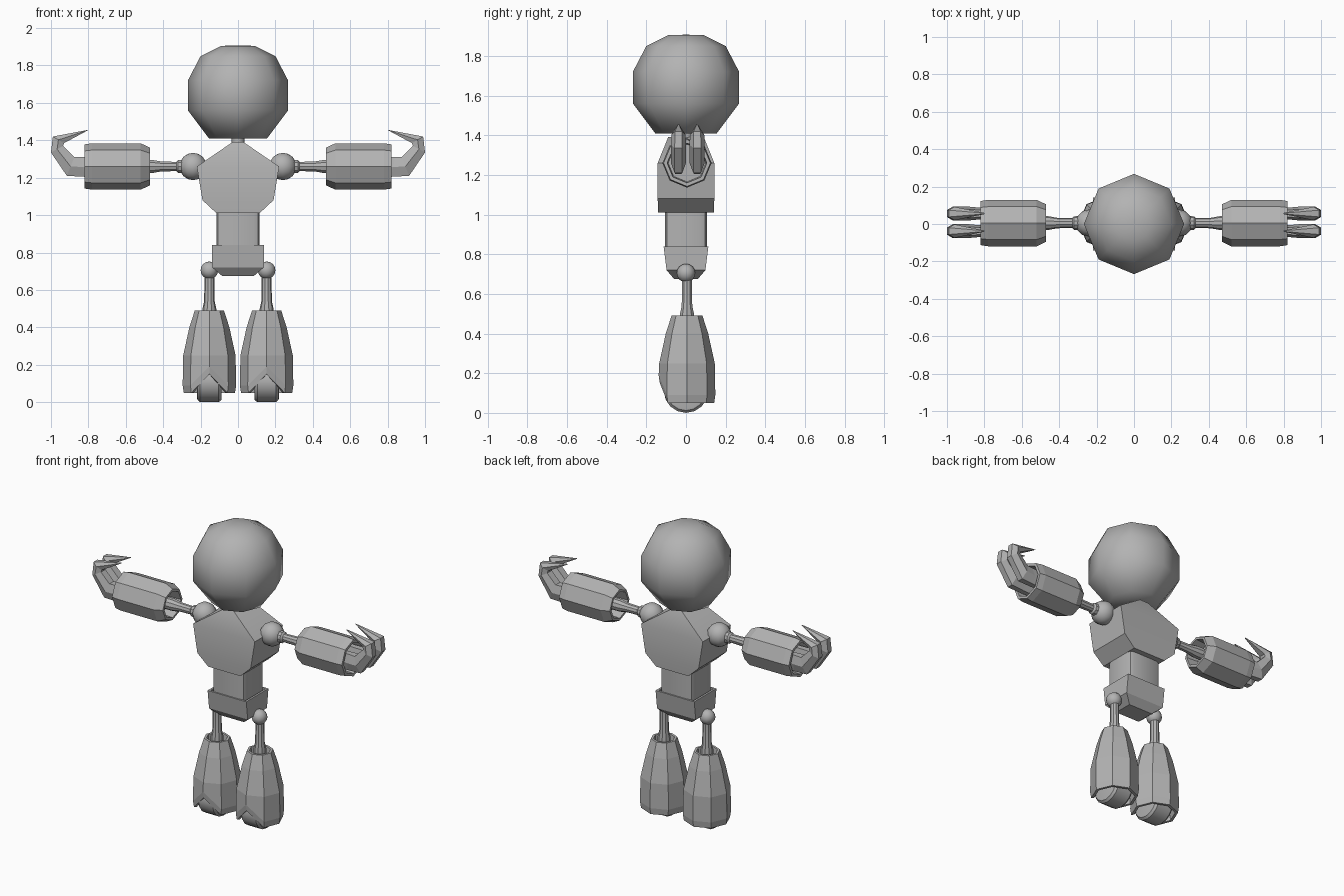
import bpy, bmesh
from math import sin, cos, pi, radians
from mathutils import Vector

cube = bpy.data.objects.get("Cube")
if cube:
    bpy.data.objects.remove(cube, do_unlink=True)

grey = bpy.data.materials.new("plain_grey")
grey.use_nodes = True
GREY = (0.45, 0.45, 0.45, 1)
grey.diffuse_color = GREY
grey.node_tree.nodes["Principled BSDF"].inputs["Base Color"].default_value = GREY


def finish(name, bm, angle):
    """Turn a bmesh into an object; angle 0 keeps flat faces."""
    bmesh.ops.recalc_face_normals(bm, faces=bm.faces)
    mesh = bpy.data.meshes.new(name)
    bm.to_mesh(mesh)
    bm.free()
    mesh.materials.append(grey)
    obj = bpy.data.objects.new(name, mesh)
    bpy.context.collection.objects.link(obj)
    if angle:
        bpy.ops.object.select_all(action='DESELECT')
        obj.select_set(True)
        bpy.context.view_layer.objects.active = obj
        bpy.ops.object.shade_smooth_by_angle(angle=radians(angle))
    return obj


def loft(name, rings, angle=0):
    """Skin a list of point rings and cap both ends."""
    bm = bmesh.new()
    rows = [[bm.verts.new(p) for p in ring] for ring in rings]
    n = len(rows[0])
    for a, b in zip(rows, rows[1:]):
        for i in range(n):
            j = (i + 1) % n
            bm.faces.new((a[i], a[j], b[j], b[i]))
    bm.faces.new(rows[0])
    bm.faces.new(rows[-1])
    return finish(name, bm, angle)


def circle(r, h, centre, axis, sides):
    """Ring of points at distance h along the axis, first point on an axis line."""
    points = []
    for i in range(sides):
        a = 2 * pi * i / sides
        u, v = r * cos(a), r * sin(a)
        offset = Vector((h, u, v)) if axis == 'X' else Vector((u, v, h))
        points.append(Vector(centre) + offset)
    return points


def lathe(name, profile, centre=(0, 0, 0), axis='Z', sides=8, angle=0, flip=1):
    return loft(name, [circle(r, h * flip, centre, axis, sides) for r, h in profile], angle)


def box_stack(name, levels, angle=0):
    """Stack of rectangles given as half width, half depth, height."""
    return loft(name, [[(x, y, z), (-x, y, z), (-x, -y, z), (x, -y, z)]
                       for x, y, z in levels], angle)


def ball(name, centre, r):
    bm = bmesh.new()
    bmesh.ops.create_uvsphere(bm, u_segments=12, v_segments=8, radius=r)
    bmesh.ops.translate(bm, verts=bm.verts, vec=centre)
    return finish(name, bm, 60)


# Head and neck
lathe("head", [(0.155, 1.41), (0.268, 1.56), (0.268, 1.72), (0.2, 1.85),
               (0.09, 1.905), (0.01, 1.907)], angle=80)
lathe("neck", [(0.035, 1.36), (0.035, 1.43)], angle=50)

# Chest, waist and pelvis
box_stack("chest", [(0.115, 0.14, 1.01), (0.19, 0.143, 1.08),
                    (0.22, 0.143, 1.26), (0.03, 0.09, 1.39)], 35)

waist_bm = bmesh.new()
bmesh.ops.create_cube(waist_bm, size=1)
for v in waist_bm.verts:
    v.co = Vector((v.co.x * 0.23, v.co.y * 0.21, v.co.z * 0.24 + 0.92))
corners = [e for e in waist_bm.edges if abs(e.verts[0].co.z - e.verts[1].co.z) > 0.1]
bmesh.ops.bevel(waist_bm, geom=corners, offset=0.03, segments=2,
                profile=0.5, affect='EDGES')
finish("waist", waist_bm, 40)

box_stack("pelvis", [(0.085, 0.06, 0.675), (0.138, 0.098, 0.72), (0.138, 0.113, 0.84),
                     (0.125, 0.1, 0.84), (0.122, 0.097, 0.82)])

# Claw path: outer edge x z, inner edge x z, half width
CLAW = [((0.75, 1.205), (0.75, 1.31), 0.028),
        ((0.82, 1.205), (0.84, 1.31), 0.032),
        ((0.915, 1.21), (0.875, 1.31), 0.038),
        ((1.0, 1.335), (0.935, 1.37), 0.038),
        ((0.99, 1.42), (0.93, 1.385), 0.036),
        ((0.80, 1.456), (0.805, 1.452), 0.004)]


def claw(name, s, y):
    rings = []
    for (ox, oz), (ix, iz), w in CLAW:
        mx, mz = (ox + ix) / 2, (oz + iz) / 2
        section = [(ox, oz, -0.5), (ox, oz, 0.5), (mx, mz, 1),
                   (ix, iz, 0.6), (ix, iz, -0.6), (mx, mz, -1)]
        rings.append([(s * x, y + k * w, z) for x, z, k in section])
    return loft(name, rings)


for side, s in (("left", 1), ("right", -1)):
    # Arm
    shoulder = (0, 0.005, 1.26)
    ball(side + "_shoulder", (s * 0.24, 0.005, 1.26), 0.073)
    lathe(side + "_upper_arm", [(0.038, 0.29), (0.036, 0.32), (0.026, 0.33), (0.028, 0.41),
                                (0.037, 0.46), (0.037, 0.56)],
          shoulder, 'X', 10, 35, s)
    lathe(side + "_forearm", [(0.08, 0.55), (0.085, 0.47), (0.1, 0.47), (0.124, 0.52),
                              (0.124, 0.78), (0.118, 0.82), (0.1, 0.82), (0.095, 0.74)],
          shoulder, 'X', 8, 0, s)
    claw(side + "_front_claw", s, -0.038)
    claw(side + "_back_claw", s, 0.056)

    # Thigh
    leg = (s * 0.153, 0.005, 0)
    ball(side + "_hip", (leg[0], 0, 0.705), 0.047)
    lathe(side + "_thigh", [(0.037, 0.42), (0.037, 0.5), (0.028, 0.54),
                            (0.026, 0.7)], leg, sides=10, angle=35)

    # Hollow lower leg with a raised arch at the front
    shell = [(0.055, 0.43), (0.063, 0.49), (0.078, 0.49), (0.107, 0.4), (0.14, 0.25),
             (0.143, 0.09), (0.137, 0.05), (0.12, 0.05), (0.115, 0.17)]
    rings = [circle(r, h, leg, 'Z', 8) for r, h in shell]
    for ring in rings[5:8]:
        ring[6].z += 0.1
    rings[8][6].z += 0.04
    loft(side + "_lower_leg", rings)

    # Wheel
    lathe(side + "_wheel", [(0.09, -0.066), (0.1, -0.064), (0.112, -0.05), (0.112, 0.05),
                            (0.1, 0.064), (0.09, 0.066)],
          (leg[0], 0, 0.112), 'X', 16, 35)
